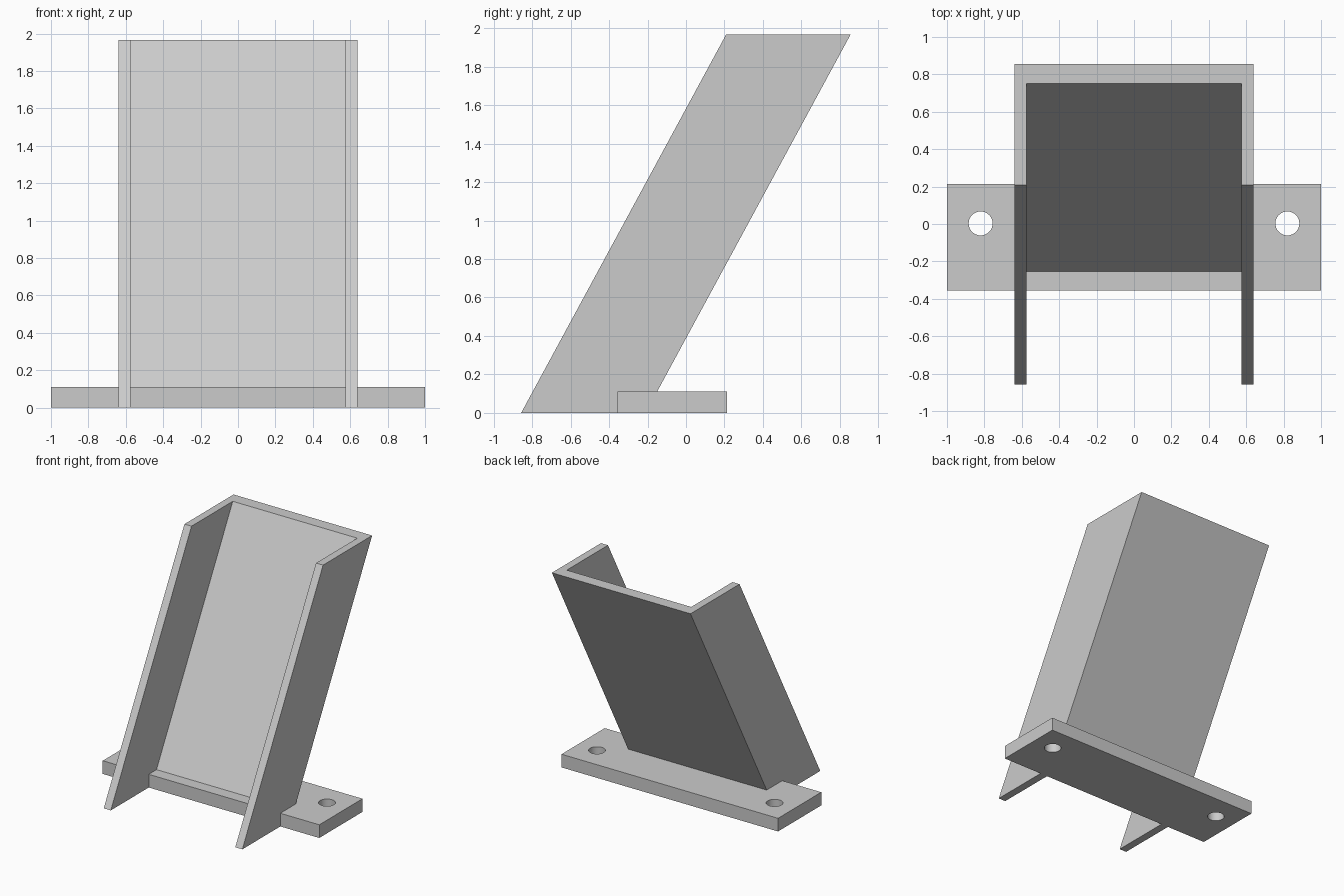
import bpy, bmesh
from mathutils import Vector

if "Cube" in bpy.data.objects:
    bpy.data.objects.remove(bpy.data.objects["Cube"], do_unlink=True)

HEIGHT, LEAN = 1.966, 1.065          # channel height and backward shift of its top
HALF_W, INNER_W = 0.64, 0.575
FRONT, WEB, BACK = -0.857, -0.313, -0.21   # channel section at ground level

steel = bpy.data.materials.new("light grey")
steel.use_nodes = True
grey = (0.6, 0.6, 0.6, 1)
steel.diffuse_color = grey
steel.node_tree.nodes["Principled BSDF"].inputs["Base Color"].default_value = grey


def prism(name, outline, z, shift):
    """Extrude a flat outline along a vector into a closed solid."""
    bm = bmesh.new()
    base = bm.faces.new([bm.verts.new((x, y, z)) for x, y in outline])
    top = bmesh.ops.extrude_face_region(bm, geom=[base], use_keep_orig=True)["geom"]
    bmesh.ops.translate(bm, vec=Vector(shift),
                        verts=[v for v in top if isinstance(v, bmesh.types.BMVert)])
    bmesh.ops.recalc_face_normals(bm, faces=bm.faces)
    mesh = bpy.data.meshes.new(name)
    bm.to_mesh(mesh)
    bm.free()
    mesh.materials.append(steel)
    obj = bpy.data.objects.new(name, mesh)
    bpy.context.collection.objects.link(obj)
    return obj


# Leaning U-shaped channel: two side flanges joined by a back web
half = [(HALF_W, BACK), (HALF_W, FRONT), (INNER_W, FRONT), (INNER_W, WEB)]
section = half + [(-x, y) for x, y in reversed(half)]
channel = prism("leaning_channel", section, 0, (0, LEAN, HEIGHT))

# Flat base plate
plate = prism("base_plate", [(-1, -0.356), (1, -0.356), (1, 0.214), (-1, 0.214)],
              0, (0, 0, 0.11))

# Bolt holes through both ends of the plate
for side, x in (("left", 0.82), ("right", -0.82)):
    bpy.ops.mesh.primitive_cylinder_add(vertices=40, radius=0.064, depth=0.5,
                                        location=(x, 0.003, 0.05))
    cutter = bpy.context.object
    cutter.name = side + "_hole_cutter"
    cutter.data.materials.append(steel)
    cutter.hide_render = True
    cutter.hide_set(True)
    cut = plate.modifiers.new(side + "_bolt_hole", "BOOLEAN")
    cut.operation, cut.solver, cut.object = "DIFFERENCE", "EXACT", cutter

# Smooth the hole walls, keeping every corner sharp
bpy.ops.object.select_all(action="DESELECT")
plate.select_set(True)
bpy.context.view_layer.objects.active = plate
for m in list(plate.modifiers):
    bpy.ops.object.modifier_apply(modifier=m.name)
bpy.ops.object.shade_smooth_by_angle()
for name in ("left_hole_cutter", "right_hole_cutter"):
    bpy.data.objects.remove(bpy.data.objects[name], do_unlink=True)
